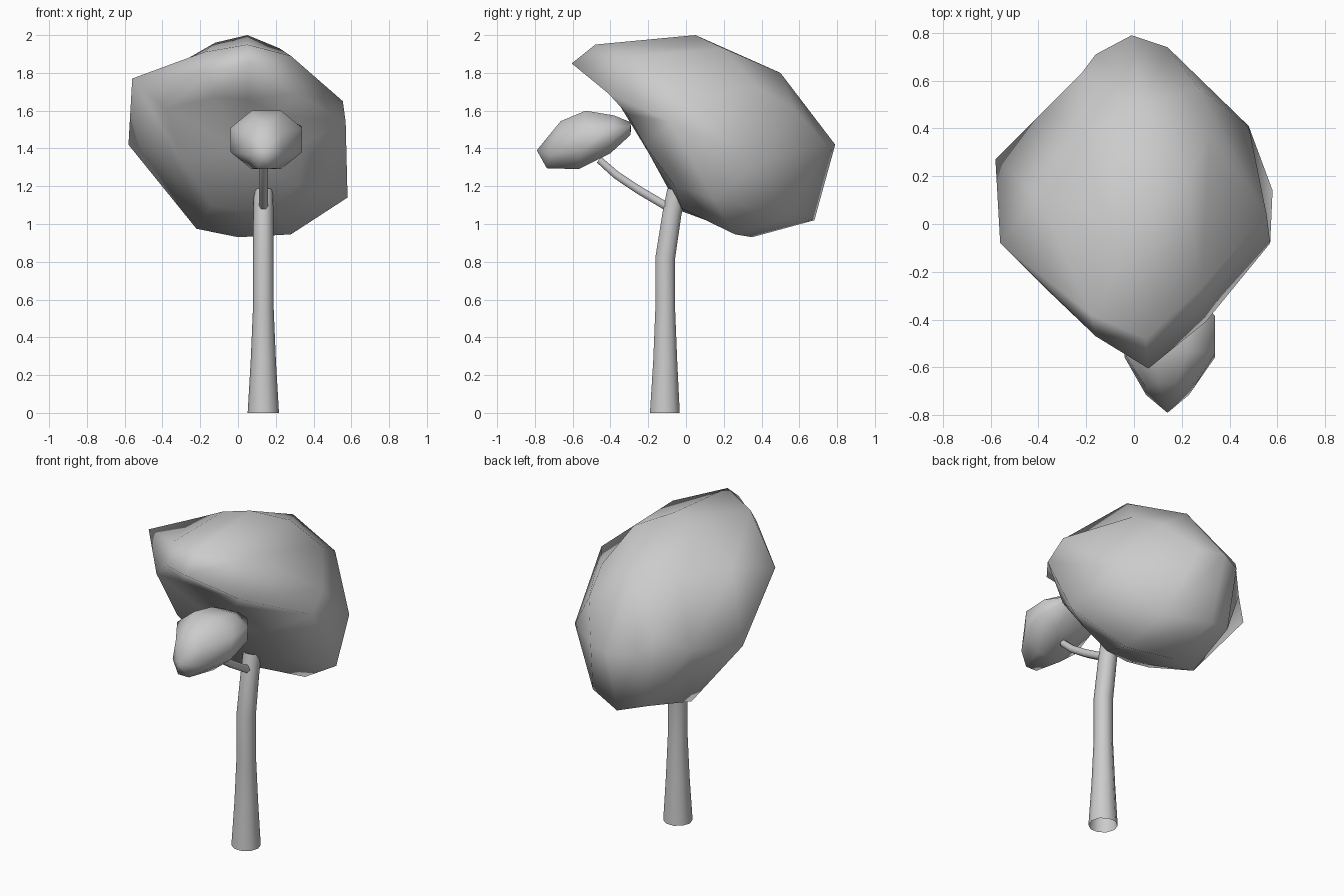
import bpy, bmesh
from math import sin, cos, pi
from mathutils import Vector


def loft(name, rings, start=None, end=None):
    """Skin equal-sized rings; optional tip points close the ends."""
    bm = bmesh.new()
    rows = [[bm.verts.new(p) for p in r] for r in rings]
    n = len(rows[0])
    for a, b in zip(rows, rows[1:]):
        for i in range(n):
            j = (i + 1) % n
            bm.faces.new((a[i], a[j], b[j], b[i]))
    for tip, row in ((start, rows[0]), (end, rows[-1])):
        if tip is not None:
            t = bm.verts.new(tip)
            for i in range(n):
                bm.faces.new((row[i], row[(i + 1) % n], t))
    bmesh.ops.recalc_face_normals(bm, faces=bm.faces)
    me = bpy.data.meshes.new(name)
    bm.to_mesh(me)
    bm.free()
    me.polygons.foreach_set("use_smooth", [True] * len(me.polygons))
    ob = bpy.data.objects.new(name, me)
    bpy.context.collection.objects.link(ob)
    return ob


def tube(name, x, path, sides):
    """Tapered tube along (y, z, radius) stations in the plane at x."""
    rings = []
    for k, (y, z, r) in enumerate(path):
        p, q = path[max(k - 1, 0)], path[min(k + 1, len(path) - 1)]
        t = Vector((0, q[0] - p[0], q[1] - p[1])).normalized()
        if z == 0:
            t = Vector((0, 0, 1))
        u = Vector((1, 0, 0))
        v = t.cross(u)
        rings.append([Vector((x, y, z)) + r * (u * cos(a) + v * sin(a))
                      for a in (2 * pi * i / sides for i in range(sides))])
    return loft(name, rings)


# Trunk and side branch, open at the ends
trunk = [(-0.112, 0, 0.083), (-0.11, 0.27, 0.067), (-0.11, 0.55, 0.055),
         (-0.11, 0.82, 0.055), (-0.075, 1.05, 0.053), (-0.05, 1.18, 0.052)]
tube("trunk", 0.134, trunk, 10)
branch = [(-0.08, 1.08, 0.025), (-0.25, 1.18, 0.025),
          (-0.37, 1.26, 0.024), (-0.46, 1.34, 0.022)]
tube("branch", 0.135, branch, 6)

# Main canopy rings from the front face to the back, clockwise from the top
inner = [(0.05, -0.37, 1.66), (0.20, -0.31, 1.58), (0.34, -0.22, 1.42),
         (0.32, -0.06, 1.2), (0.18, -0.02, 1.08), (0.03, -0.03, 1.07),
         (-0.14, -0.04, 1.1), (-0.30, -0.17, 1.34), (-0.38, -0.26, 1.61),
         (-0.12, -0.37, 1.67)]
lip = [(0.06, -0.605, 1.85), (0.30, -0.41, 1.69), (0.57, -0.08, 1.54),
       (0.58, 0.14, 1.14), (0.28, 0.26, 0.945), (0, 0.35, 0.93),
       (-0.22, 0.26, 0.975), (-0.58, 0.27, 1.42), (-0.56, -0.08, 1.77),
       (-0.16, -0.47, 1.80)]
brow = [(0.05, -0.48, 1.95), (0.28, -0.27, 1.89), (0.555, 0.04, 1.65),
        (0.48, 0.41, 1.33), (0.25, 0.56, 1.04), (0, 0.68, 1.02),
        (-0.17, 0.62, 1.07), (-0.37, 0.48, 1.42), (-0.40, 0.12, 1.80),
        (-0.18, -0.38, 1.91)]
crown = [(0.05, 0.05, 2.0), (0.22, 0.20, 1.93), (0.32, 0.37, 1.73),
         (0.27, 0.57, 1.61), (0.14, 0.74, 1.42), (-0.01, 0.79, 1.42),
         (-0.16, 0.71, 1.42), (-0.22, 0.63, 1.51), (-0.22, 0.37, 1.79),
         (-0.12, 0.02, 1.96)]
loft("main_canopy", [inner, lip, brow, crown],
     (0.03, -0.20, 1.38), (0.03, 0.5, 1.8))

# Small canopy: (y, centre x, centre z, half width, half height, tilt)
stations = [(-0.70, 0.14, 1.42, 0.09, 0.125, 0.04),
            (-0.55, 0.15, 1.445, 0.19, 0.155, 0.02),
            (-0.39, 0.16, 1.475, 0.18, 0.10, 0.01),
            (-0.295, 0.17, 1.505, 0.10, 0.035, 0.0)]
rings = [[(cx + 1.08 * w * cos(a), y + t * sin(a), cz + 1.08 * h * sin(a))
          for a in (2 * pi * (i + 0.5) / 8 for i in range(8))]
         for y, cx, cz, w, h, t in stations]
loft("small_canopy", rings, (0.14, -0.79, 1.39), (0.17, -0.29, 1.505))
